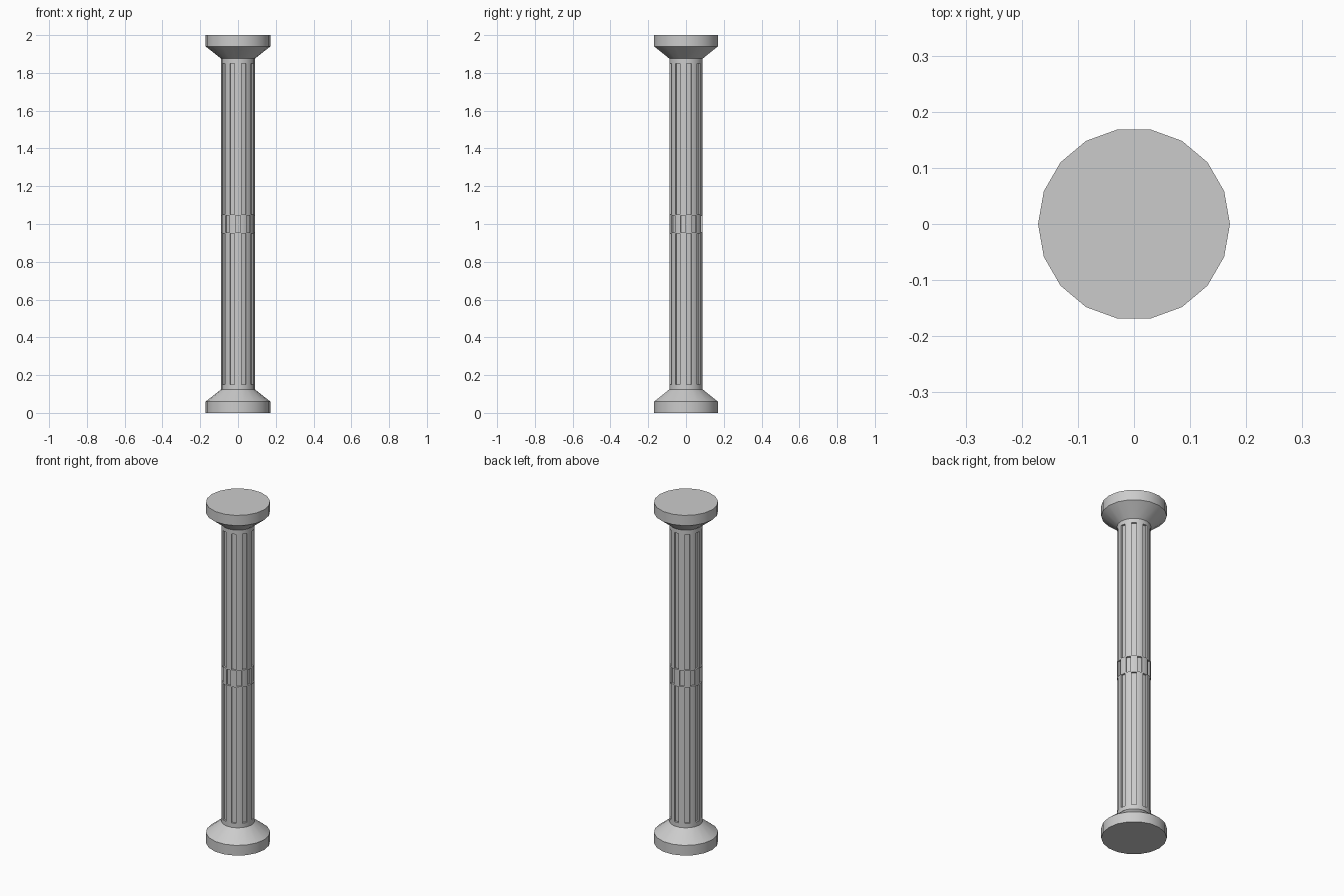
import bpy, bmesh, math

if "Cube" in bpy.data.objects:
    bpy.data.objects.remove(bpy.data.objects["Cube"])

SIDES = 18
R = 0.089
# lathe profile: radius, height
profile = [(0.171, 0), (0.171, 0.06), (R, 0.125), (R, 0.148), (R, 0.952),
           (R, 1.048), (R, 1.852), (R, 1.875), (0.171, 1.94), (0.171, 2)]

bm = bmesh.new()
rings = [[bm.verts.new((r * math.cos(math.tau * i / SIDES),
                        r * math.sin(math.tau * i / SIDES), z))
          for i in range(SIDES)] for r, z in profile]

# base, shaft and capital skin; collect alternating faces for the flutes
flutes = []
for j in range(len(rings) - 1):
    for i in range(SIDES):
        k = (i + 1) % SIDES
        f = bm.faces.new((rings[j][i], rings[j][k], rings[j + 1][k], rings[j + 1][i]))
        # long flutes on even faces, middle band on odd faces
        if (j in (3, 5) and i % 2 == 0) or (j == 4 and i % 2 == 1):
            flutes.append(f)
bm.faces.new(rings[0][::-1])
bm.faces.new(rings[-1])
bm.normal_update()

# flutes: small rim, then sunk straight in
bmesh.ops.inset_individual(bm, faces=flutes, thickness=0.003, depth=0)
bmesh.ops.inset_individual(bm, faces=flutes, thickness=0.001, depth=-0.01)

mesh = bpy.data.meshes.new("fluted_column")
bm.to_mesh(mesh)
bm.free()
column = bpy.data.objects.new("fluted_column", mesh)
bpy.context.collection.objects.link(column)
bpy.context.view_layer.objects.active = column
column.select_set(True)
bpy.ops.object.shade_smooth_by_angle(angle=math.radians(46))
